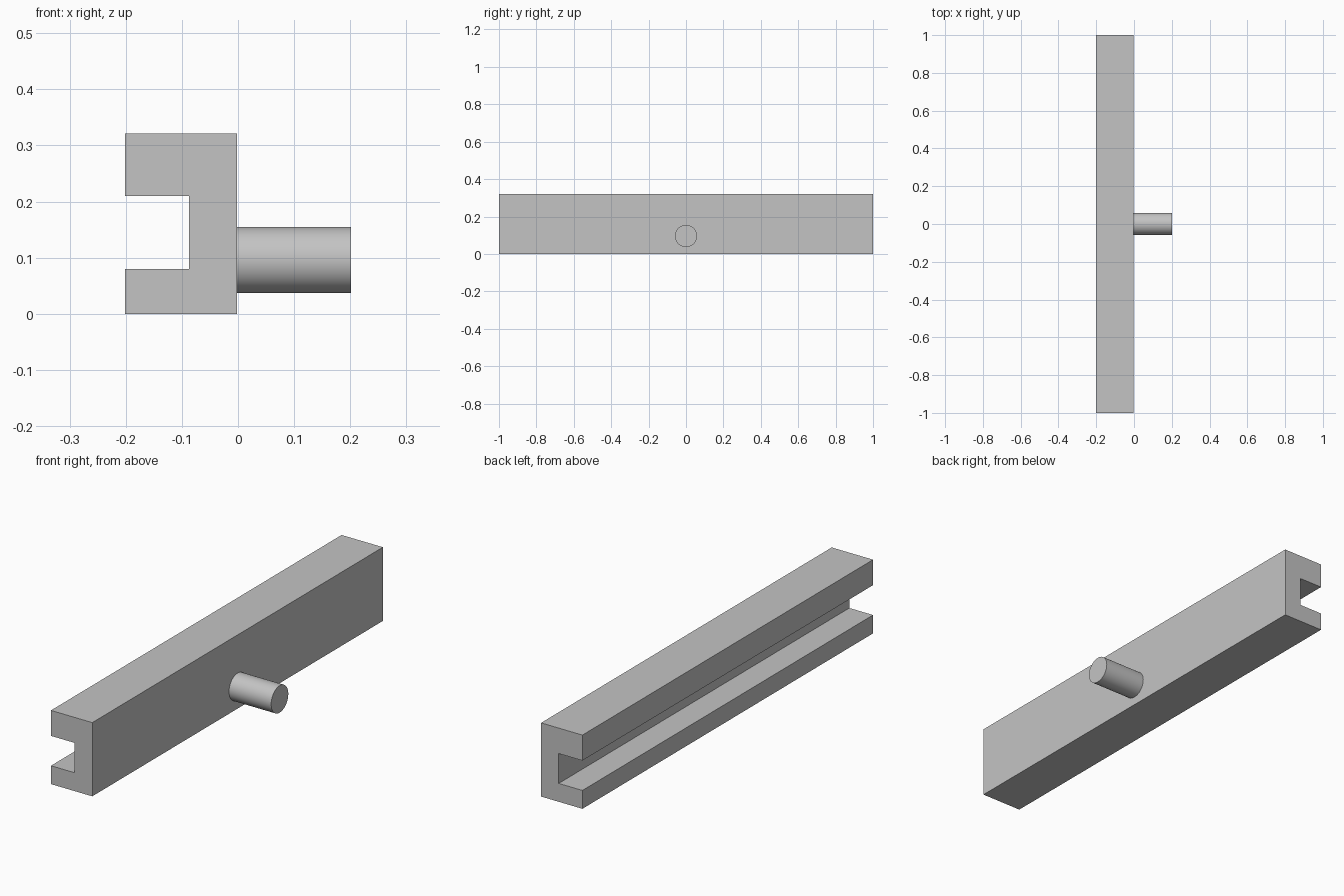
import bpy, bmesh
from math import radians
from mathutils import Matrix

cube = bpy.data.objects.get("Cube")
if cube:
    bpy.data.objects.remove(cube, do_unlink=True)

grey = bpy.data.materials.new("plain grey")
grey.use_nodes = True
COLOUR = (0.55, 0.55, 0.55, 1)
grey.diffuse_color = COLOUR
grey.node_tree.nodes["Principled BSDF"].inputs["Base Color"].default_value = COLOUR


def add_object(name, bm):
    bmesh.ops.recalc_face_normals(bm, faces=bm.faces)
    mesh = bpy.data.meshes.new(name)
    bm.to_mesh(mesh)
    bm.free()
    mesh.materials.append(grey)
    obj = bpy.data.objects.new(name, mesh)
    bpy.context.collection.objects.link(obj)
    return obj


# Channel rail: C-shaped profile extruded along y
LEFT, RIGHT, SLOT = -0.201, -0.002, -0.087
TOP, SLOT_TOP, SLOT_BOTTOM = 0.321, 0.21, 0.08
profile = [(LEFT, 0), (RIGHT, 0), (RIGHT, TOP), (LEFT, TOP),
           (LEFT, SLOT_TOP), (SLOT, SLOT_TOP), (SLOT, SLOT_BOTTOM), (LEFT, SLOT_BOTTOM)]
bm = bmesh.new()
face = bm.faces.new([bm.verts.new((x, -1, z)) for x, z in profile])
ext = bmesh.ops.extrude_face_region(bm, geom=[face])
bmesh.ops.translate(bm, vec=(0, 2, 0),
                    verts=[v for v in ext["geom"] if isinstance(v, bmesh.types.BMVert)])
add_object("channel_rail", bm)

# Round peg on the flat side of the rail
END, RADIUS, PEG_Z = 0.201, 0.059, 0.096
bm = bmesh.new()
bmesh.ops.create_cone(bm, cap_ends=True, segments=64, radius1=RADIUS, radius2=RADIUS,
                      depth=END - RIGHT,
                      matrix=Matrix.Translation(((END + RIGHT) / 2, 0, PEG_Z))
                      @ Matrix.Rotation(radians(90), 4, 'Y'))
peg = add_object("round_peg", bm)
bpy.ops.object.select_all(action='DESELECT')
peg.select_set(True)
bpy.context.view_layer.objects.active = peg
bpy.ops.object.shade_smooth_by_angle(angle=radians(30))
